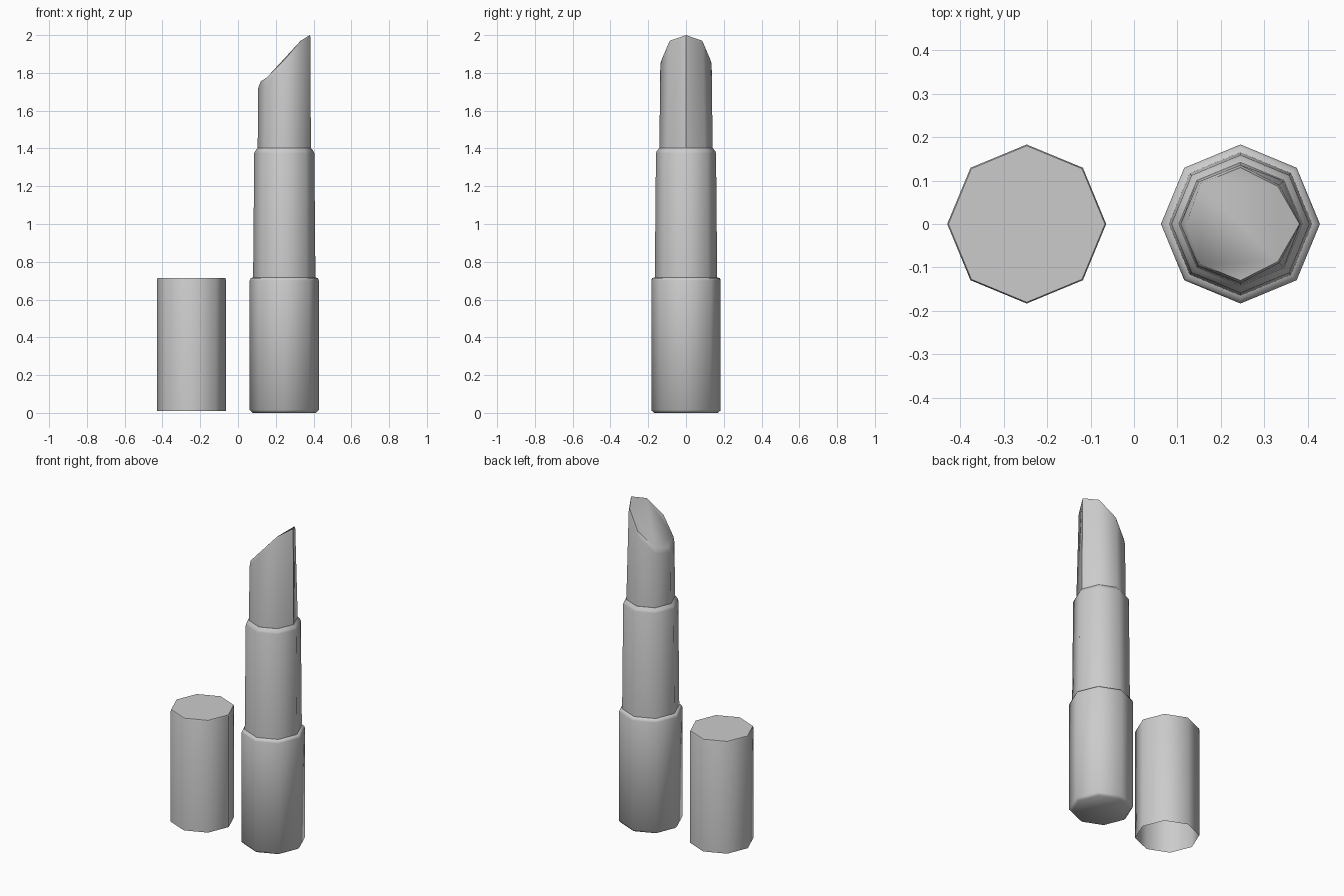
import bpy, bmesh
from math import sin, cos, pi, radians

if "Cube" in bpy.data.objects:
    bpy.data.objects.remove(bpy.data.objects["Cube"])

SIDES = 8


def ring(bm, cx, radii, heights):
    """One octagonal ring; radii and heights may be single values or one per corner."""
    if not isinstance(radii, list):
        radii = [radii] * SIDES
    if not isinstance(heights, list):
        heights = [heights] * SIDES
    return [bm.verts.new((cx + r * cos(2 * pi * i / SIDES), r * sin(2 * pi * i / SIDES), z))
            for i, (r, z) in enumerate(zip(radii, heights))]


def tube(name, cx, profile, close_bottom=True, close_top=True):
    bm = bmesh.new()
    rings = [ring(bm, cx, r, z) for r, z in profile]
    for a, b in zip(rings, rings[1:]):
        for i in range(SIDES):
            j = (i + 1) % SIDES
            bm.faces.new((a[i], a[j], b[j], b[i]))
    if close_bottom:
        bm.faces.new(rings[0][::-1])
    if close_top:
        bm.faces.new(rings[-1])
    mesh = bpy.data.meshes.new(name)
    bm.to_mesh(mesh)
    bm.free()
    ob = bpy.data.objects.new(name, mesh)
    bpy.context.collection.objects.link(ob)
    bpy.ops.object.select_all(action='DESELECT')
    ob.select_set(True)
    bpy.context.view_layer.objects.active = ob
    bpy.ops.object.shade_smooth_by_angle(angle=radians(50))
    return ob


def mirrored(half):
    """Expand values for corners 0..4 to the full ring, symmetric in y."""
    return half + half[3:0:-1]


# Cap: thin shell, open underneath
tube("cap", -0.247, [(0.183, 0.01), (0.183, 0.705), (0.18, 0.713)], close_bottom=False)

# Base and inner sleeve, with chamfered shoulders
tube("case", 0.245, [
    (0.168, 0.0), (0.183, 0.015), (0.183, 0.70), (0.178, 0.713), (0.165, 0.718),
    (0.159, 1.375), (0.155, 1.385), (0.142, 1.402)])

# Lipstick bullet with a slanted, softened top
tube("bullet", 0.245, [
    (0.141, 1.395),
    (mirrored([0.138, 0.127, 0.136, 0.137, 0.138]),
     mirrored([1.99, 1.955, 1.845, 1.74, 1.72])),
    (mirrored([0.136, 0.122, 0.130, 0.131, 0.125]),
     mirrored([2.0, 1.97, 1.868, 1.775, 1.755]))], close_bottom=False)
